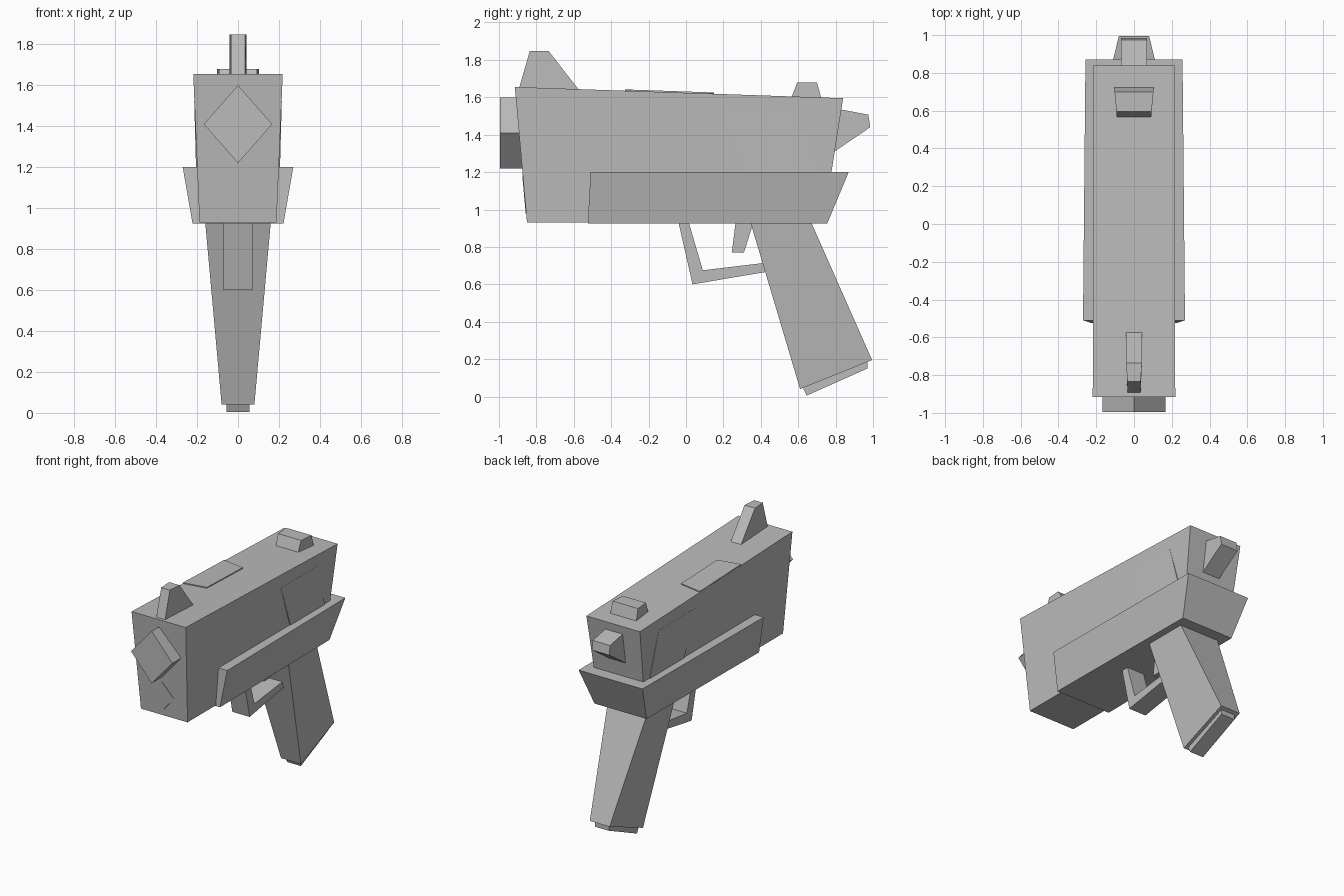
import bpy
import bmesh

cube = bpy.data.objects.get("Cube")
if cube:
    bpy.data.objects.remove(cube, do_unlink=True)

grey = bpy.data.materials.new("plain grey")
grey.use_nodes = True
GREY = (0.5, 0.5, 0.5, 1)
grey.diffuse_color = GREY
grey.node_tree.nodes["Principled BSDF"].inputs["Base Color"].default_value = GREY


def loft(name, ring_a, ring_b):
    """Solid between two matching outlines."""
    bm = bmesh.new()
    a = [bm.verts.new(p) for p in ring_a]
    b = [bm.verts.new(p) for p in ring_b]
    bm.faces.new(a)
    bm.faces.new(b[::-1])
    for i in range(len(a)):
        j = (i + 1) % len(a)
        bm.faces.new((a[j], a[i], b[i], b[j]))
    bmesh.ops.recalc_face_normals(bm, faces=bm.faces)
    mesh = bpy.data.meshes.new(name)
    bm.to_mesh(mesh)
    bm.free()
    mesh.materials.append(grey)
    obj = bpy.data.objects.new(name, mesh)
    bpy.context.collection.objects.link(obj)
    return obj


def slab(name, profile, widths):
    """Side profile of (y, z), mirrored in x with a half width per point."""
    if not isinstance(widths, (list, tuple)):
        widths = [widths] * len(profile)
    pts = list(zip(widths, profile))
    return loft(name, [(w, y, z) for w, (y, z) in pts],
                [(-w, y, z) for w, (y, z) in pts])


def slide_width(z):
    return 0.188 + (z - 0.93) * 0.042


def slide_front(z):
    return -0.915 + (1.655 - z) * 0.09


def slide_top(y):
    return 1.655 - (y + 0.915) * 0.0342


# Slide body
body = [(-0.915, 1.655), (0.84, 1.595), (0.735, 0.93), (-0.85, 0.93)]
slab("slide", body, [slide_width(z) for y, z in body])

# Flared lower frame
slab("frame_rail", [(-0.51, 1.2), (0.87, 1.2), (0.755, 0.925), (-0.525, 0.925)],
     [0.27, 0.257, 0.21, 0.222])

# Grip, magazine base, trigger and its guard
slab("grip", [(0.345, 0.93), (0.67, 0.93), (0.995, 0.195), (0.61, 0.04)],
     [0.16, 0.16, 0.08, 0.08])
slab("magazine_base", [(0.62, 0.06), (0.645, 0.005), (0.97, 0.15), (0.97, 0.2)], 0.056)
slab("trigger_guard", [(-0.04, 0.93), (0.035, 0.6), (0.44, 0.668), (0.44, 0.717),
                       (0.09, 0.675), (0.015, 0.93)], 0.07)
slab("trigger", [(0.265, 0.93), (0.245, 0.77), (0.31, 0.77), (0.36, 0.93)], 0.04)

# Sights and hammer
slab("front_sight", [(-0.895, 1.64), (-0.835, 1.848), (-0.735, 1.848), (-0.565, 1.63)],
     [0.035, 0.035, 0.042, 0.042])
slab("rear_sight", [(0.56, 1.59), (0.595, 1.68), (0.7, 1.68), (0.725, 1.59)],
     [0.09, 0.093, 0.103, 0.105])
slab("hammer", [(0.8, 1.54), (0.975, 1.507), (0.985, 1.44), (0.78, 1.3)], 0.07)

# Muzzle block and guide rod end, both diamond shaped
muzzle = [(0, 1.6), (0.167, 1.41), (0, 1.22), (-0.167, 1.41)]
loft("muzzle", [(x, -0.995, z) for x, z in muzzle], [(x, -0.85, z) for x, z in muzzle])
rod = [(0, 1.182), (0.09, 1.08), (0, 0.978), (-0.09, 1.08)]
loft("guide_rod_end", [(x, slide_front(z) - 0.003, z) for x, z in rod],
     [(x, slide_front(z) + 0.02, z) for x, z in rod])

# Ejection port cover on the upper right edge
port = [(-0.216, 0.15), (-0.045, 0.12), (-0.045, -0.295), (-0.216, -0.327)]
loft("ejection_port", [(x, y, slide_top(y) + 0.007) for x, y in port],
     [(x, y, slide_top(y) - 0.02) for x, y in port])

# Grip panels that rise gently out of the slide sides
panel = [(0.19, 1.52), (0.62, 1.52), (0.71, 1.19), (0.315, 1.19)]
for side, label in ((1, "left"), (-1, "right")):
    loft(label + "_slide_panel",
         [(side * (slide_width(z) + (0.001 if z > 1.4 else 0.006)), y, z) for y, z in panel],
         [(side * (slide_width(z) - 0.02), y, z) for y, z in panel])
